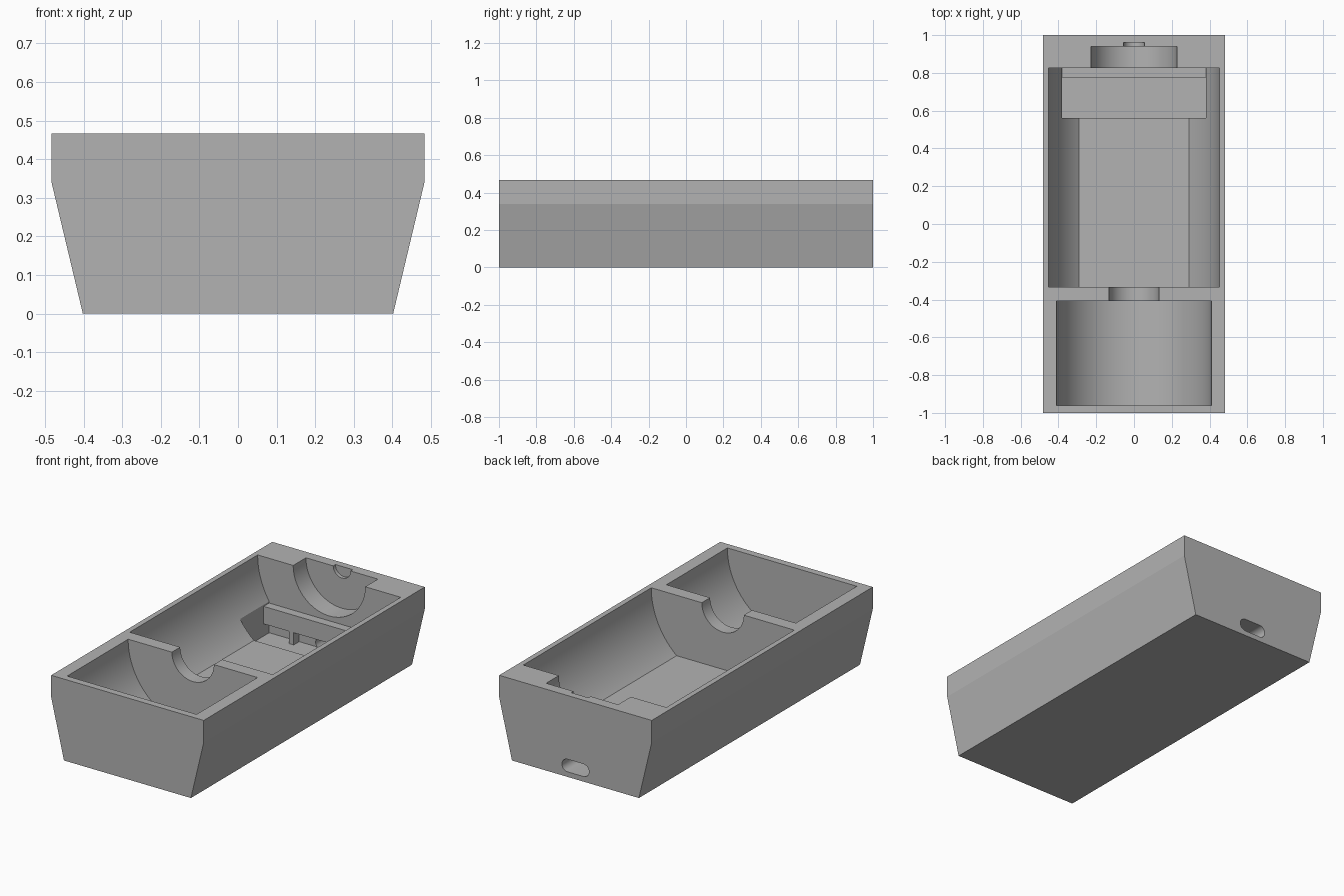
import bpy, bmesh, math

if "Cube" in bpy.data.objects:
    bpy.data.objects.remove(bpy.data.objects["Cube"])

TOP = 0.466
grey = bpy.data.materials.new("plain grey")
grey.diffuse_color = (0.45, 0.45, 0.45, 1)
grey.use_nodes = True
grey.node_tree.nodes["Principled BSDF"].inputs["Base Color"].default_value = grey.diffuse_color


def prism(name, profile, y0, y1):
    """Extrude an (x, z) profile along y."""
    bm = bmesh.new()
    face = bm.faces.new([bm.verts.new((x, y0, z)) for x, z in profile])
    ext = bmesh.ops.extrude_face_region(bm, geom=[face])
    verts = [v for v in ext["geom"] if isinstance(v, bmesh.types.BMVert)]
    bmesh.ops.translate(bm, verts=verts, vec=(0, y1 - y0, 0))
    bmesh.ops.recalc_face_normals(bm, faces=bm.faces)
    mesh = bpy.data.meshes.new(name)
    bm.to_mesh(mesh)
    bm.free()
    mesh.materials.append(grey)
    obj = bpy.data.objects.new(name, mesh)
    bpy.context.collection.objects.link(obj)
    return obj


def box(x0, x1, z0, z1):
    return [(x0, z0), (x1, z0), (x1, z1), (x0, z1)]


def trough(r, floor=None, n=64):
    """Half-round channel hanging from the top, optionally with a flat floor."""
    half = math.pi / 2 if floor is None else math.acos((TOP - floor) / r)
    if floor is None:
        arc = [math.pi * i / n for i in range(n + 1)]
    else:
        side = [(math.pi / 2 - half) * i / (n // 2) for i in range(n // 2 + 1)]
        arc = side + [math.pi - a for a in reversed(side)]
    pts = [(r * math.cos(a), TOP - r * math.sin(a)) for a in arc]
    return pts + [(-r, TOP + 0.1), (r, TOP + 0.1)]


def stadium(half_w, r, z, n=16):
    pts = []
    for cx, start in ((half_w - r, -math.pi / 2), (r - half_w, math.pi / 2)):
        pts += [(cx + r * math.cos(start + math.pi * i / n),
                 z + r * math.sin(start + math.pi * i / n)) for i in range(n + 1)]
    return pts


def combine(target, tool, operation):
    mod = target.modifiers.new("combine", 'BOOLEAN')
    mod.object, mod.operation, mod.solver = tool, operation, 'EXACT'
    bpy.context.view_layer.objects.active = target
    bpy.ops.object.modifier_apply(modifier=mod.name)
    bpy.data.objects.remove(tool)


# Tapered outer block
body = prism("case_body", [(-0.402, 0), (0.402, 0), (0.483, 0.34), (0.483, TOP),
                           (-0.483, TOP), (-0.483, 0.34)], -1, 1)

# Cavities, from front to back
cuts = [
    ("front_cup", trough(0.41), -0.96, -0.408),
    ("main_bay", trough(0.453, 0.12), -0.333, 0.825),
    ("neck", trough(0.133), -0.45, -0.30),
    ("rear_recess", trough(0.228), 0.80, 0.94),
    ("rear_tip", trough(0.055), 0.92, 0.96),
    ("board_pocket", box(-0.38, 0.38, 0.04, 0.3), 0.562, 0.825),
    ("port_hole", stadium(0.086, 0.036, 0.065), 0.82, 1.1),
]
for name, profile, y0, y1 in cuts:
    combine(body, prism(name, profile, y0, y1), 'DIFFERENCE')

# Retaining bar across the pocket, with two short posts below it
combine(body, prism("retaining_bar", box(-0.39, 0.39, 0.11, 0.21), 0.775, 0.84), 'UNION')
for s in (-1, 1):
    x0, x1 = sorted((s * 0.19, s * 0.22))
    combine(body, prism("post", box(x0, x1, 0.03, 0.13), 0.775, 0.835), 'UNION')

# Smooth curved walls, crisp edges
bpy.ops.object.select_all(action='DESELECT')
body.select_set(True)
bpy.context.view_layer.objects.active = body
bpy.ops.object.shade_smooth_by_angle(angle=math.radians(12))
